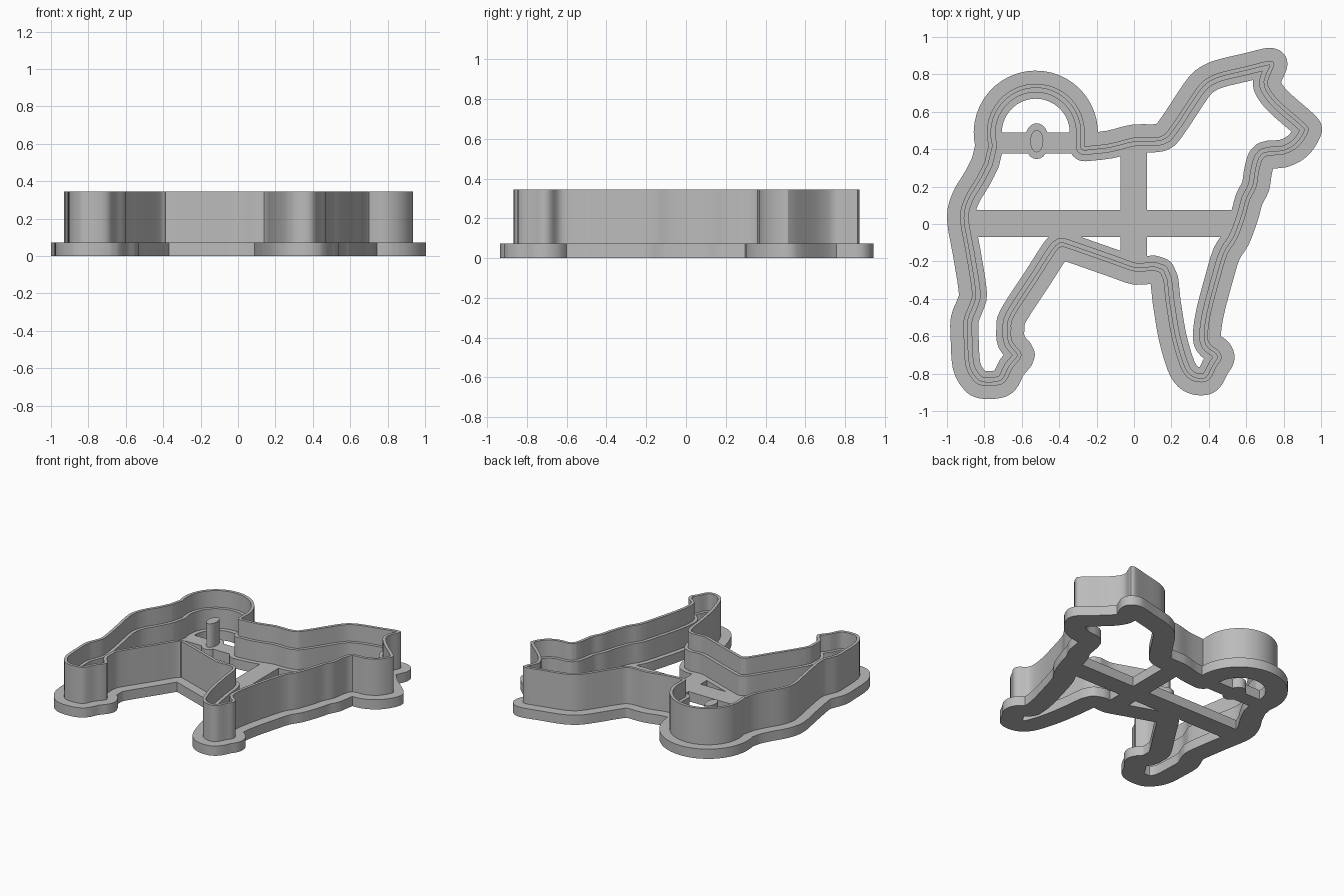
import bpy, bmesh, math
from mathutils import Vector
from mathutils.geometry import delaunay_2d_cdt, intersect_point_line

if "Cube" in bpy.data.objects:
    bpy.data.objects.remove(bpy.data.objects["Cube"])

# Heights of the stacked layers and their offsets from the outer wall line
BASE_TOP, LEDGE_TOP, BLADE_TOP, PIN_TOP = 0.073, 0.22, 0.345, 0.25
FLANGE_OUT, FLANGE_IN, LEDGE_IN, BLADE_IN = 0.07, -0.08, -0.046, -0.022

grey = bpy.data.materials.new("grey plastic")
grey.use_nodes = True
grey.diffuse_color = (0.5, 0.5, 0.5, 1)
grey.node_tree.nodes["Principled BSDF"].inputs["Base Color"].default_value = (0.5, 0.5, 0.5, 1)

# Dog silhouette, clockwise from the root of the tail
back_and_head = [(-.265, .415), (-.13, .43), (0, .462), (.14, .467), (.2, .525), (.28, .645),
                 (.35, .745), (.41, .79), (.48, .815), (.6, .843), (.7, .868), (.735, .87),
                 (.75, .85), (.715, .76), (.74, .7), (.8, .635), (.92, .53), (.93, .49),
                 (.88, .415), (.8, .372), (.7, .36), (.67, .29)]
front_leg = [(.655, .2), (.62, .13), (.595, .04), (.55, -.08), (.5, -.16), (.46, -.29),
             (.41, -.48), (.395, -.6), (.41, -.645), (.455, -.68), (.467, -.72), (.44, -.765),
             (.4, -.835), (.34, -.845), (.285, -.82), (.245, -.755), (.2, -.6), (.17, -.42),
             (.14, -.26)]
belly_and_hind_leg = [(.01, -.255), (-.11, -.215), (-.36, -.128), (-.39, -.124), (-.42, -.15),
                      (-.51, -.29), (-.64, -.49), (-.656, -.56), (-.65, -.63), (-.6, -.7),
                      (-.65, -.77), (-.69, -.845), (-.75, -.865), (-.82, -.862), (-.86, -.835),
                      (-.9, -.76), (-.91, -.62), (-.91, -.51), (-.88, -.43), (-.867, -.36),
                      (-.9, -.15), (-.93, .03), (-.905, .14), (-.84, .25), (-.785, .36)]


def ellipse(cx, cy, rx, ry, start=0, end=2 * math.pi, n=24):
    return [Vector((cx + rx * math.cos(start + (end - start) * i / n),
                    cy + ry * math.sin(start + (end - start) * i / n))) for i in range(n)]


def rectangle(x0, x1, y0, y1):
    return [Vector(p) for p in ((x0, y0), (x1, y0), (x1, y1), (x0, y1))]


def smooth_path(pts, steps=3):
    """Spline through open control points, ends kept sharp."""
    p = [pts[0]] + pts + [pts[-1]]
    out = []
    for a, b, c, d in zip(p, p[1:], p[2:], p[3:]):
        for k in range(steps):
            t = k / steps
            out.append(0.5 * (2 * b + (c - a) * t + (2 * a - 5 * b + 4 * c - d) * t ** 2
                              + (3 * b - a - 3 * c + d) * t ** 3))
    return out


body = smooth_path([Vector(p) for p in back_and_head + front_leg + belly_and_hind_leg])
tail = ellipse(-.525, .488, .262, .262, math.radians(195), math.radians(-12), 26)
outline = body + tail
segments = list(zip(outline, outline[1:] + outline[:1]))


def inside(p, loop):
    hit = False
    for a, b in zip(loop, loop[1:] + loop[:1]):
        if (a.y > p.y) != (b.y > p.y) and p.x < a.x + (b.x - a.x) * (p.y - a.y) / (b.y - a.y):
            hit = not hit
    return hit


def signed_distance(p):
    best = 9.0
    for a, b in segments:
        t = max(0, min(1, (p - a).dot(b - a) / (b - a).length_squared))
        best = min(best, (p - a - (b - a) * t).length)
    return -best if inside(p, outline) else best


def offset_loop(d):
    """Parallel curve with round joins; overlaps are trimmed by distance later."""
    out = []
    for (a, b), (_, c) in zip(segments, segments[1:] + segments[:1]):
        u, v = (b - a).normalized(), (c - b).normalized()
        turn = math.atan2(u.x * v.y - u.y * v.x, u.dot(v))
        n = Vector((-u.y, u.x)) * d
        steps = max(1, math.ceil(abs(turn) / 0.25))
        for k in range(steps + 1):
            t = turn * k / steps
            out.append(b + Vector((n.x * math.cos(t) - n.y * math.sin(t),
                                   n.x * math.sin(t) + n.y * math.cos(t))))
    return out


def solid(name, loops, keep, z0, z1):
    """Fill the flat region chosen by keep() between loops and extrude it upward."""
    verts, edges = [], []
    for loop in loops:
        s, n = len(verts), len(loop)
        verts += loop
        edges += [(s + i, s + (i + 1) % n) for i in range(n)]
    pts, _, tris = delaunay_2d_cdt(verts, edges, [], 0, 1e-5)[:3]
    bm = bmesh.new()
    vs = [bm.verts.new((p.x, p.y, z0)) for p in pts]
    for tri in tris:
        if keep(sum((pts[i] for i in tri), Vector((0, 0))) / 3):
            bm.faces.new([vs[i] for i in tri])
    bmesh.ops.delete(bm, geom=[v for v in bm.verts if not v.link_faces], context='VERTS')
    bmesh.ops.remove_doubles(bm, verts=bm.verts, dist=0.0008)
    top = bmesh.ops.extrude_face_region(bm, geom=bm.faces[:], use_keep_orig=True)["geom"]
    bmesh.ops.translate(bm, vec=(0, 0, z1 - z0),
                        verts=[g for g in top if isinstance(g, bmesh.types.BMVert)])
    bmesh.ops.recalc_face_normals(bm, faces=bm.faces)
    mesh = bpy.data.meshes.new(name)
    bm.to_mesh(mesh)
    bm.free()
    mesh.materials.append(grey)
    obj = bpy.data.objects.new(name, mesh)
    bpy.context.collection.objects.link(obj)
    bpy.ops.object.select_all(action='DESELECT')
    obj.select_set(True)
    bpy.context.view_layer.objects.active = obj
    bpy.ops.object.shade_smooth_by_angle(angle=math.radians(30))


# Flat base: flange following the outline, cross braces, tail brace and pin pad
braces = [rectangle(-.93, .6, -.07, .075), rectangle(-.072, .07, -.3, .46),
          rectangle(-.75, -.3, .378, .49), ellipse(-.52, .443, .066, .096)]


def in_base(p):
    d = signed_distance(p)
    return FLANGE_IN < d < FLANGE_OUT or (d < 0 and any(inside(p, b) for b in braces))


solid("base_flange", [offset_loop(FLANGE_OUT), offset_loop(FLANGE_IN)] + braces,
      in_base, 0, BASE_TOP)

# Stepped cutting wall: thick lower part and thin blade
for name, depth, z0, z1 in (("wall_ledge", LEDGE_IN, BASE_TOP, LEDGE_TOP),
                            ("wall_blade", BLADE_IN, LEDGE_TOP, BLADE_TOP)):
    solid(name, [outline, offset_loop(depth)],
          lambda p: depth < signed_distance(p) < 0, z0, z1)

# Oval stamping pin inside the tail curl
pin = ellipse(-.52, .443, .035, .06)
solid("stamp_pin", [pin], lambda p: inside(p, pin), BASE_TOP, PIN_TOP)
